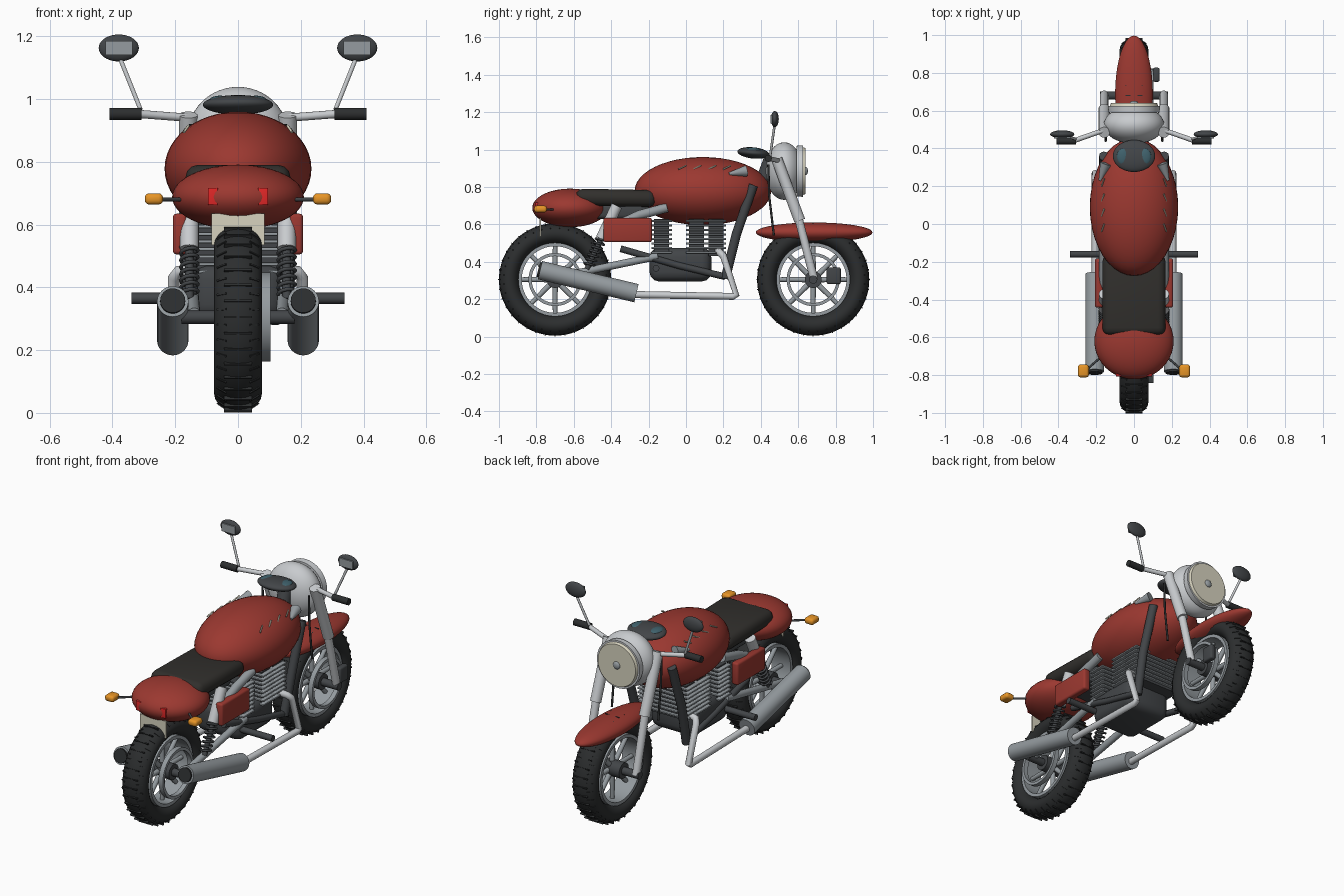
import bpy, bmesh, math
from mathutils import Vector, Matrix

if "Cube" in bpy.data.objects:
    bpy.data.objects.remove(bpy.data.objects["Cube"])

def mat(name, c):
    m = bpy.data.materials.new(name)
    m.diffuse_color = (*c, 1)
    m.use_nodes = True
    m.node_tree.nodes["Principled BSDF"].inputs["Base Color"].default_value = m.diffuse_color
    return m

RED = mat("red_paint", (0.33, 0.04, 0.03))
BLACK = mat("rubber", (0.025, 0.027, 0.028))
SEAT = mat("seat_black", (0.03, 0.028, 0.025))
DARK = mat("dark_metal", (0.055, 0.06, 0.065))
STEEL = mat("steel", (0.3, 0.33, 0.35))
CHROME = mat("chrome", (0.58, 0.6, 0.62))
CREAM = mat("cream", (0.68, 0.65, 0.52))
ORANGE = mat("orange", (0.8, 0.3, 0.02))
LAMP = mat("red_lamp", (0.75, 0.02, 0.02))
TEAL = mat("teal_glass", (0.05, 0.12, 0.15))

def finish(o, m, angle=40):
    if m:
        o.data.materials.append(m)
    bpy.ops.object.select_all(action='DESELECT')
    o.select_set(True)
    bpy.context.view_layer.objects.active = o
    bpy.ops.object.shade_smooth_by_angle(angle=math.radians(angle))
    return o

def from_bm(name, bm, m, angle=40):
    bmesh.ops.recalc_face_normals(bm, faces=bm.faces)
    me = bpy.data.meshes.new(name)
    bm.to_mesh(me)
    bm.free()
    o = bpy.data.objects.new(name, me)
    bpy.context.collection.objects.link(o)
    return finish(o, m, angle)

def ball(name, loc, rad, m, rx=0):
    bm = bmesh.new()
    M = Matrix.Translation(loc) @ Matrix.Rotation(rx, 4, 'X') @ Matrix.Diagonal((*rad, 1))
    bmesh.ops.create_uvsphere(bm, u_segments=40, v_segments=24, radius=1, matrix=M)
    return from_bm(name, bm, m, 60)

def box(name, loc, size, m, bevel=0.0, rx=0):
    bm = bmesh.new()
    bmesh.ops.create_cube(bm, size=1, matrix=Matrix.Diagonal((*size, 1)))
    if bevel:
        bmesh.ops.bevel(bm, geom=bm.edges[:], offset=bevel, segments=3, profile=0.5, affect='EDGES')
    bm.transform(Matrix.Translation(loc) @ Matrix.Rotation(rx, 4, 'X'))
    return from_bm(name, bm, m)

def rod(name, a, b, r1, m, r2=None, seg=24):
    a, b = Vector(a), Vector(b)
    bm = bmesh.new()
    M = Matrix.Translation((a + b) / 2) @ (b - a).to_track_quat('Z', 'Y').to_matrix().to_4x4()
    bmesh.ops.create_cone(bm, cap_ends=True, segments=seg, radius1=r1,
                          radius2=r1 if r2 is None else r2, depth=(b - a).length, matrix=M)
    return from_bm(name, bm, m)

def tube(name, pts, r, m):
    cu = bpy.data.curves.new(name, 'CURVE')
    cu.dimensions = '3D'
    cu.bevel_depth, cu.bevel_resolution, cu.use_fill_caps = r, 4, True
    sp = cu.splines.new('POLY')
    sp.points.add(len(pts) - 1)
    for p, q in zip(sp.points, pts):
        p.co = (*q, 1)
    o = bpy.data.objects.new(name, cu)
    bpy.context.collection.objects.link(o)
    bpy.ops.object.select_all(action='DESELECT')
    o.select_set(True)
    bpy.context.view_layer.objects.active = o
    bpy.ops.object.convert(target='MESH')
    return finish(bpy.context.object, m, 50)

def ring(name, centre, profile, m, seg=64):
    # closed (x, radius) profile turned about the wheel axle
    bm = bmesh.new()
    vs = [bm.verts.new((x, 0, r)) for x, r in profile]
    es = [bm.edges.new((vs[i], vs[i - 1])) for i in range(len(vs))]
    bmesh.ops.spin(bm, geom=vs + es, cent=(0, 0, 0), axis=(1, 0, 0), angle=2 * math.pi, steps=seg)
    bmesh.ops.remove_doubles(bm, verts=bm.verts, dist=1e-4)
    bm.transform(Matrix.Translation(centre))
    return from_bm(name, bm, m)

# wheels
for n, y in (("front", 0.68), ("rear", -0.70)):
    c = Vector((0, y, 0.305))
    section = [(0.076 * math.cos(t), 0.245 + 0.055 * math.sin(t))
               for t in (k * math.pi / 10 for k in range(20))]
    ring(n + "_tyre", c, section, BLACK)
    ring(n + "_rim", c, [(-.062, .178), (-.062, .197), (.062, .197), (.062, .178)], STEEL)
    ring(n + "_brake_disc", c + Vector((.09, 0, 0)),
         [(-.014, .125), (-.014, .142), (.014, .142), (.014, .125)], STEEL)
    rod(n + "_hub", c - Vector((.075, 0, 0)), c + Vector((.075, 0, 0)), 0.045, DARK)
    rod(n + "_axle", c - Vector((.18, 0, 0)), c + Vector((.18, 0, 0)), 0.022, DARK)
    for k in range(8):
        d = Vector((0, math.cos(k * math.pi / 4), math.sin(k * math.pi / 4)))
        rod(n + "_spoke", c + d * .03, c + d * .185, 0.015, STEEL, 0.012, 12)
    # tread bars
    bm = bmesh.new()
    for k in range(36):
        for s, w, r in ((0, .09, .298), (1, .035, .282), (-1, .035, .282)):
            M = Matrix.Translation(c) @ Matrix.Rotation((k + .5 * abs(s)) * math.pi / 18, 4, 'X') \
                @ Matrix.Translation((s * .05, 0, r)) @ Matrix.Rotation(s * .6, 4, 'Y') \
                @ Matrix.Diagonal((w, .006, .012, 1))
            bmesh.ops.create_cube(bm, size=1, matrix=M)
    from_bm(n + "_tread", bm, BLACK)

# bodywork
ball("fuel_tank", (0, 0.09, 0.778), (0.234, 0.365, 0.182), RED)
ball("tail_cowl", (0, -0.62, 0.688), (0.21, 0.202, 0.103), RED)
ball("front_fender", (0, 0.685, 0.557), (0.1, 0.312, 0.053), RED)
box("seat", (0, -0.375, 0.742), (0.335, 0.43, 0.09), SEAT, 0.04, -0.02)
box("under_seat_frame", (0, -0.4, 0.67), (0.2, 0.4, 0.08), DARK, 0.02)
box("plate", (0, -0.78, 0.585), (0.17, 0.008, 0.1), CREAM)

# headlight and instruments
ball("headlight_shell", (0, 0.525, 0.885), (0.16, 0.1, 0.154), CHROME)
rod("headlight_rim", (0, 0.59, 0.885), (0, 0.625, 0.885), 0.135, CHROME, 0.138, 48)
rod("headlight_lens", (0, 0.62, 0.885), (0, 0.64, 0.885), 0.13, CREAM, 0.122, 48)
ball("bulb", (0, 0.64, 0.885), (0.022, 0.012, 0.022), STEEL)
ball("instrument_pod", (0, 0.36, 0.982), (0.112, 0.085, 0.03), DARK, -0.1)
rod("steering_head", (0, 0.4, 0.8), (0, 0.46, 0.96), 0.04, DARK)
tube("fork_clamp", [(-.17, .5, .92), (.17, .5, .92)], 0.022, STEEL)

# engine
box("crankcase", (0, -0.03, 0.385), (0.3, 0.33, 0.18), DARK, 0.05)
for y in (-0.13, 0.055, 0.16):
    box("cylinder_block", (0, y, 0.53), (0.28, 0.08, 0.2), DARK)
    for k in range(8):
        box("cooling_fin", (0, y, 0.45 + k * 0.024), (0.33, 0.11, 0.01), STEEL, 0.003)
tube("footpegs", [(-.34, -.16, .365), (.34, -.16, .365)], 0.018, DARK)
box("brake_caliper", (0.118, 0.79, 0.325), (0.035, 0.075, 0.09), DARK, 0.01)

# mirrored parts
for s in (-1, 1):
    p = lambda x, y, z: Vector((s * x, y, z))
    # front fork and bars
    rod("fork_upper", p(.158, .485, .95), p(.158, .608, .62), 0.03, CHROME)
    rod("fork_lower", p(.158, .6, .64), p(.158, .685, .305), 0.022, CHROME)
    tube("handlebar", [p(.08, .51, .935), p(.15, .5, .94), p(.32, .44, .953)], 0.013, CHROME)
    rod("grip", p(.308, .44, .953), p(.41, .44, .953), 0.019, BLACK)
    tube("mirror_stem", [p(.31, .45, .965), p(.38, .475, 1.14)], 0.007, CHROME)
    ball("mirror", p(.38, .475, 1.163), (.064, .021, .043), DARK)
    box("mirror_glass", p(.38, .456, 1.163), (.086, .008, .046), STEEL)
    ball("gauge_glass", p(.057, .355, .997), (.034, .045, .014), TEAL)
    tube("brake_cable", [p(.15, .44, .92), p(.15, .445, .75), p(.15, .47, .54)], 0.006, BLACK)
    # frame
    tube("down_tube", [p(.16, .36, .81), p(.16, .27, .55), p(.15, .21, .31)], 0.025, DARK)
    tube("lower_rail", [p(.15, .21, .32), p(.15, -.04, .38), p(.15, -.35, .47)], 0.018, DARK)
    tube("seat_rail", [p(.155, -.42, .57), p(.16, -.25, .65), p(.16, -.1, .69)], 0.025, STEEL)
    rod("swingarm", p(.14, -.7, .315), p(.15, -.15, .43), 0.02, STEEL)
    # shock absorber
    a, b = p(.155, -.53, .36), p(.155, -.37, .7)
    rod("shock_body", a.lerp(b, .48), b, 0.03, CHROME)
    rod("shock_rod", a, a.lerp(b, .5), 0.014, DARK)
    q = (b - a).to_track_quat('Z', 'Y')
    tube("shock_spring", [a.lerp(b, .05 + .45 * t / 84) + q @ Vector(
        (.027 * math.cos(t * math.pi / 6), .027 * math.sin(t * math.pi / 6), 0))
        for t in range(85)], 0.006, DARK)
    # exhaust
    rod("muffler", p(.208, -.78, .355), p(.208, -.265, .232), 0.05, STEEL, seg=32)
    rod("muffler_tip", p(.208, -.79, .358), p(.208, -.7, .336), 0.04, BLACK)
    tube("exhaust_pipe", [p(.205, -.3, .225), p(.205, .25, .215), p(.205, .268, .225),
                          p(.205, .2, .43), p(.19, .18, .45), p(.12, .17, .46)], 0.019, CHROME)
    # side cover, lamps and tank trim
    box("side_cover", p(.185, -.312, .57), (.045, .26, .13), RED, 0.012)
    tube("signal_stalk", [p(.17, -.7, .68), p(.25, -.77, .68)], 0.006, DARK)
    box("turn_signal", p(.268, -.778, .682), (.058, .068, .036), ORANGE, 0.014)
    box("tail_lamp", p(.08, -.782, .69), (.032, .05, .055), LAMP, 0.003)
    rod("tank_trim", p(.18, .23, .87), p(.15, .32, .885), 0.008, STEEL, 0.03)
    for k in range(4):
        y = -.04 + .08 * k
        tube("tank_pinstripe", [p(.172, y, .895), p(.158, y + .04, .915)], 0.004, CREAM)
